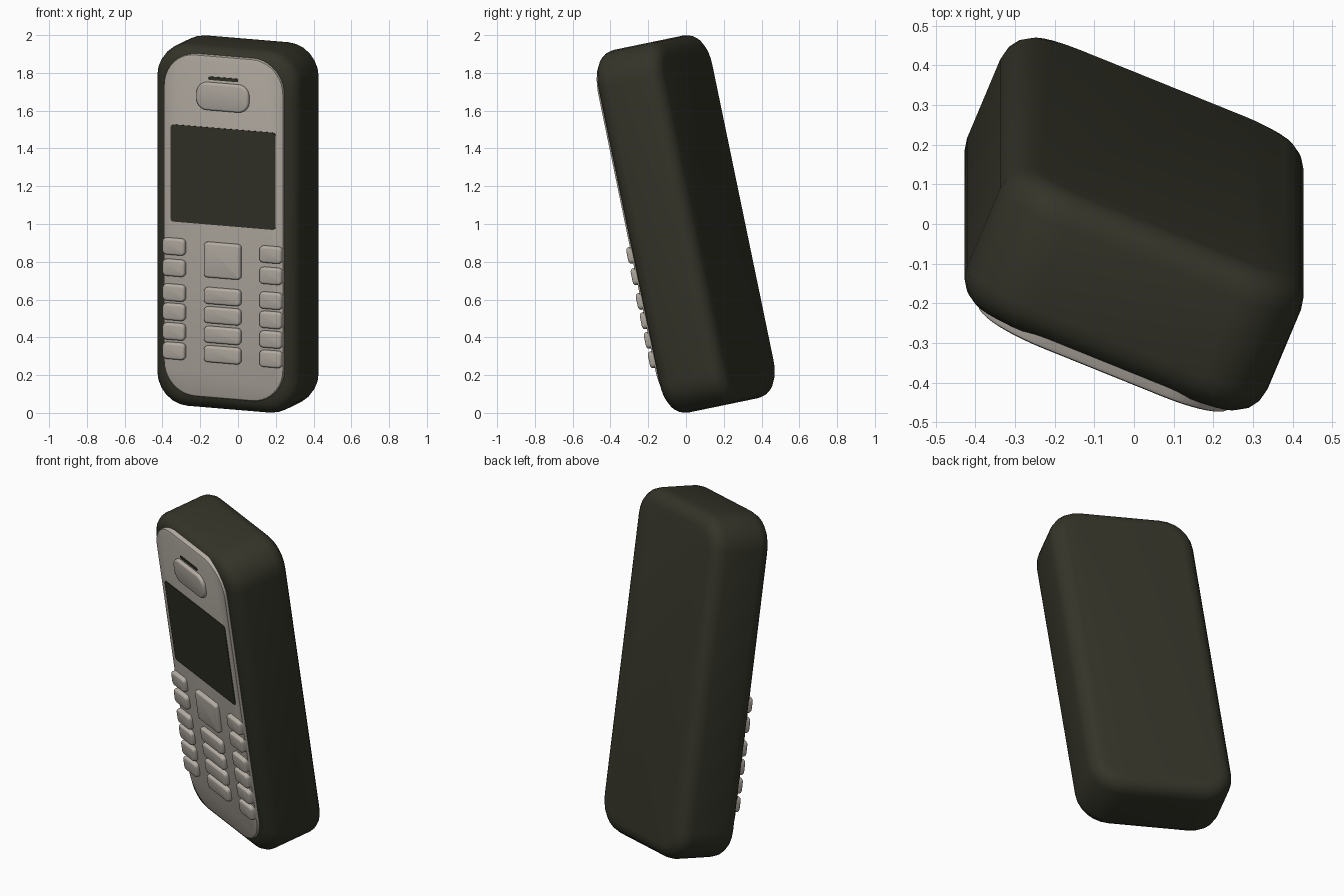
import bpy, bmesh, math
from mathutils import Matrix

if "Cube" in bpy.data.objects:
    bpy.data.objects.remove(bpy.data.objects["Cube"])

# The whole phone is turned about its long axis, then leaned forward
POSE = (Matrix.Translation((0, 0, 1)) @ Matrix.Rotation(math.radians(11.7), 4, 'X')
        @ Matrix.Rotation(math.radians(-22.4), 4, 'Z'))


def material(name, rgb):
    m = bpy.data.materials.new(name)
    m.diffuse_color = (*rgb, 1)
    m.use_nodes = True
    m.node_tree.nodes["Principled BSDF"].inputs["Base Color"].default_value = m.diffuse_color
    return m


DARK = material("dark_olive_plastic", (0.034, 0.034, 0.022))
SILVER = material("warm_silver", (0.46, 0.42, 0.37))


def slab(name, mat, w, h, radius, front, back, bevel=0.0, x=0.0, z=0.0,
         segs=6, bevel_segs=3, bevel_back=False):
    """Rounded rectangle in XZ, extruded from front to back, with rounded rims."""
    bm = bmesh.new()
    outline = []
    for i, (sx, sz) in enumerate([(1, 1), (-1, 1), (-1, -1), (1, -1)]):
        for k in range(segs + 1):
            a = math.pi / 2 * (i + k / segs)
            outline.append((x + sx * (w / 2 - radius) + radius * math.cos(a),
                            z + sz * (h / 2 - radius) + radius * math.sin(a)))
    face = bm.faces.new([bm.verts.new((px, front, pz)) for px, pz in outline])
    res = bmesh.ops.extrude_face_region(bm, geom=[face], use_keep_orig=True)
    verts = [g for g in res["geom"] if isinstance(g, bmesh.types.BMVert)]
    bmesh.ops.translate(bm, verts=verts, vec=(0, back - front, 0))
    bmesh.ops.recalc_face_normals(bm, faces=bm.faces)
    if bevel:
        def on_rim(e, y):
            return all(abs(v.co.y - y) < 1e-5 for v in e.verts)
        rims = [e for e in bm.edges
                if on_rim(e, front) or (bevel_back and on_rim(e, back))]
        bmesh.ops.bevel(bm, geom=rims, offset=bevel, segments=bevel_segs,
                        profile=0.5, affect='EDGES')
    me = bpy.data.meshes.new(name)
    bm.to_mesh(me)
    bm.free()
    me.materials.append(mat)
    ob = bpy.data.objects.new(name, me)
    bpy.context.collection.objects.link(ob)
    ob.matrix_world = POSE
    bpy.ops.object.select_all(action='DESELECT')
    ob.select_set(True)
    bpy.context.view_layer.objects.active = ob
    bpy.ops.object.shade_smooth_by_angle(angle=math.radians(35))
    return ob


# Body shell and face plate
slab("body", DARK, 0.82, 1.96, 0.18, -0.19, 0.19, bevel=0.08,
     bevel_segs=4, bevel_back=True)
slab("face_plate", SILVER, 0.686, 1.85, 0.18, -0.205, -0.12, bevel=0.012,
     z=0.018, segs=10, bevel_segs=2)

# Screen and earpiece
slab("screen", DARK, 0.60, 0.525, 0.015, -0.209, -0.203, z=0.293, segs=3)
slab("earpiece", SILVER, 0.30, 0.15, 0.06, -0.225, -0.19, bevel=0.012, z=0.725)
slab("earpiece_slot", DARK, 0.17, 0.018, 0.008, -0.209, -0.203, z=0.822, segs=3)

# Keypad: navigation key, four rows of three, two rows of side keys
slab("navigation_key", SILVER, 0.21, 0.19, 0.02, -0.230, -0.19, bevel=0.012, z=-0.158)
KEYS = [-0.103, -0.218, -0.352, -0.456, -0.562, -0.667]
for row, kz in enumerate(KEYS):
    for side in (-1, 1):
        slab("side_key", SILVER, 0.128, 0.09, 0.022, -0.230, -0.19, bevel=0.012,
             x=side * 0.277, z=kz, segs=4)
    if row >= 2:
        slab("middle_key", SILVER, 0.21, 0.088, 0.022, -0.230, -0.19, bevel=0.012,
             z=kz, segs=4)
